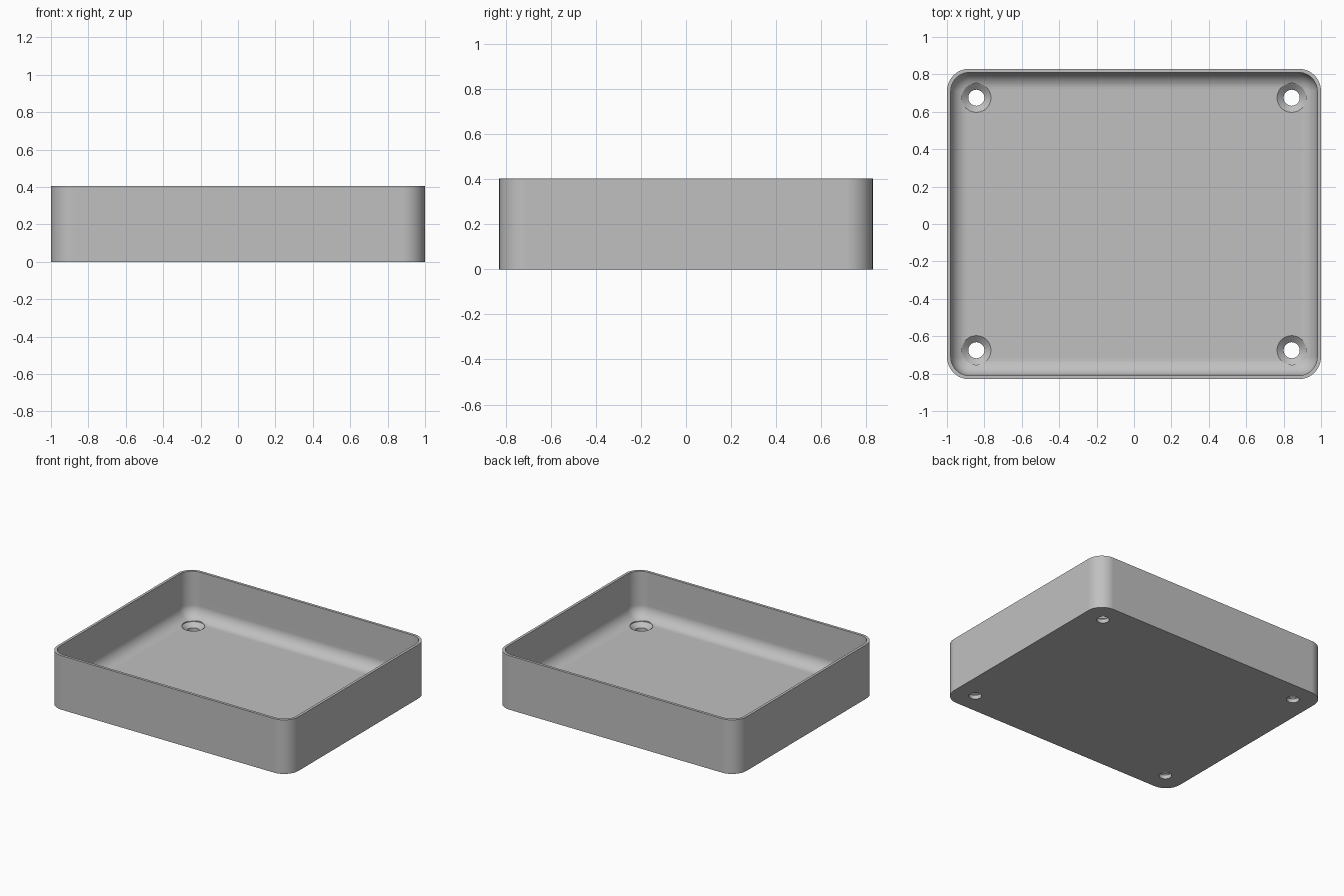
import bpy, bmesh
from math import cos, sin, pi, radians

cube = bpy.data.objects.get("Cube")
if cube:
    bpy.data.objects.remove(cube, do_unlink=True)

HALF_X, HALF_Y, HEIGHT = 1.0, 0.83, 0.405
CORNER, WALL, FLOOR, FILLET = 0.12, 0.02, 0.062, 0.09
HOLE_X, HOLE_Y, HOLE_R, SINK_R = 0.843, 0.675, 0.043, 0.078

grey = bpy.data.materials.new("plain grey")
grey.use_nodes = True
colour = (0.53, 0.53, 0.53, 1)
grey.diffuse_color = colour
grey.node_tree.nodes["Principled BSDF"].inputs["Base Color"].default_value = colour


def rounded_ring(bm, inset, z, steps=12):
    """Rounded rectangle outline, inset from the outside of the tray."""
    r = CORNER - inset
    verts = []
    for quarter, (sx, sy) in enumerate([(1, 1), (-1, 1), (-1, -1), (1, -1)]):
        for i in range(steps + 1):
            a = (quarter + i / steps) * pi / 2
            verts.append(bm.verts.new((sx * (HALF_X - CORNER) + r * cos(a),
                                       sy * (HALF_Y - CORNER) + r * sin(a), z)))
    return verts


def circle_ring(bm, x, y, r, z, steps=40):
    return [bm.verts.new((x + r * cos(2 * pi * i / steps),
                          y + r * sin(2 * pi * i / steps), z)) for i in range(steps)]


def loft(bm, rings):
    """Skin a stack of matching rings and cap both ends."""
    n = len(rings[0])
    for a, b in zip(rings, rings[1:]):
        for i in range(n):
            j = (i + 1) % n
            bm.faces.new((a[i], a[j], b[j], b[i]))
    bm.faces.new(rings[0][::-1])
    bm.faces.new(rings[-1])


def finish(bm, name):
    bmesh.ops.recalc_face_normals(bm, faces=bm.faces)
    mesh = bpy.data.meshes.new(name)
    bm.to_mesh(mesh)
    bm.free()
    mesh.materials.append(grey)
    obj = bpy.data.objects.new(name, mesh)
    bpy.context.collection.objects.link(obj)
    return obj


# Tray shell: outside, rim, inside wall, rounded foot of the wall, floor
bm = bmesh.new()
profile = [(0, 0), (0, HEIGHT), (WALL, HEIGHT)]
for i in range(11):
    a = i / 10 * pi / 2
    profile.append((WALL + FILLET * (1 - cos(a)), FLOOR + FILLET * (1 - sin(a))))
loft(bm, [rounded_ring(bm, inset, z) for inset, z in profile])
tray = finish(bm, "tray")

# Countersunk screw holes, one in each corner
bm = bmesh.new()
for x in (-HOLE_X, HOLE_X):
    for y in (-HOLE_Y, HOLE_Y):
        steps = [(HOLE_R, -0.1), (HOLE_R, 0.03), (SINK_R, FLOOR - 0.002), (SINK_R, 0.3)]
        loft(bm, [circle_ring(bm, x, y, r, z) for r, z in steps])
cutter = finish(bm, "screw_hole_cutter")
cutter.hide_render = True

cut = tray.modifiers.new("screw holes", "BOOLEAN")
cut.operation = "DIFFERENCE"
cut.solver = "EXACT"
cut.object = cutter

# Bake the cut, then shade with sharp rims
bpy.ops.object.select_all(action="DESELECT")
tray.select_set(True)
bpy.context.view_layer.objects.active = tray
bpy.ops.object.modifier_apply(modifier=cut.name)
bpy.data.objects.remove(cutter, do_unlink=True)
bpy.ops.object.shade_smooth_by_angle(angle=radians(25))
weighted = tray.modifiers.new("even shading", "WEIGHTED_NORMAL")
weighted.keep_sharp = True
